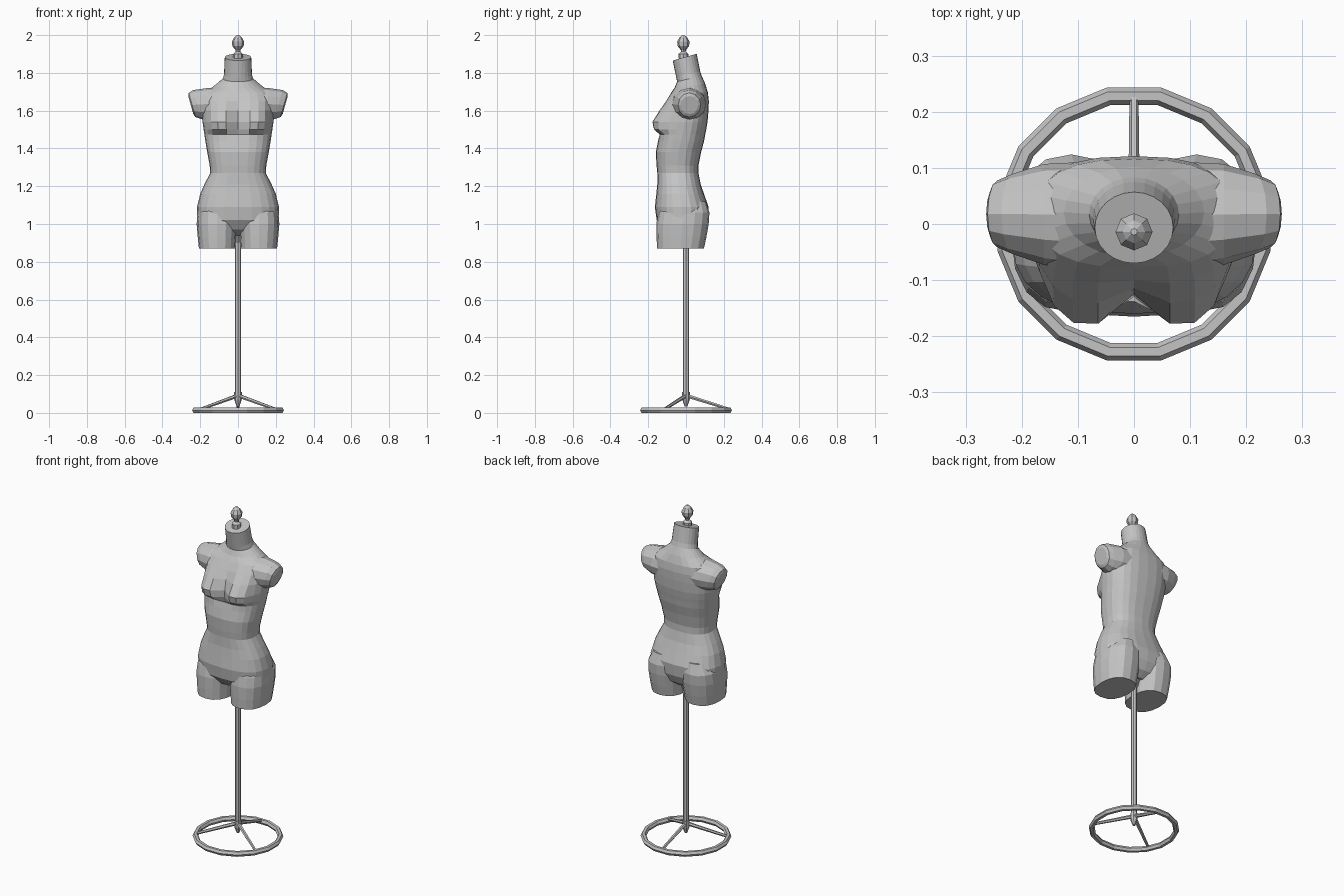
import bpy, bmesh, math
from mathutils import Vector

if "Cube" in bpy.data.objects:
    bpy.data.objects.remove(bpy.data.objects["Cube"])

grey = bpy.data.materials.new("plain_grey")
grey.use_nodes = True
COLOUR = (0.55, 0.55, 0.55, 1)
grey.diffuse_color = COLOUR
grey.node_tree.nodes["Principled BSDF"].inputs["Base Color"].default_value = COLOUR


def loft(name, rings):
    """Skin a stack of rings and close both ends."""
    bm = bmesh.new()
    loops = [[bm.verts.new(p) for p in r] for r in rings]
    n = len(loops[0])
    for a, b in zip(loops, loops[1:]):
        for i in range(n):
            j = (i + 1) % n
            bm.faces.new((a[i], a[j], b[j], b[i]))
    bm.faces.new(loops[0])
    bm.faces.new(loops[-1])
    bmesh.ops.recalc_face_normals(bm, faces=bm.faces)
    mesh = bpy.data.meshes.new(name)
    bm.to_mesh(mesh)
    bm.free()
    mesh.materials.append(grey)
    obj = bpy.data.objects.new(name, mesh)
    bpy.context.collection.objects.link(obj)
    return obj


def power(v, p):
    return math.copysign(abs(v) ** p, v)


def ring(z, x0, x1, front, back, p=1.0, tilt=0.0, bust=0.0, n=24):
    """Horizontal rounded section, with optional tilt and twin bust bulge."""
    pts = []
    for i in range(n):
        t = math.tau * i / n
        x = (x0 + x1) / 2 + (x1 - x0) / 2 * power(math.sin(t), p)
        y = (front + back) / 2 - (back - front) / 2 * power(math.cos(t), p)
        if math.cos(t) > 0:
            y -= bust * math.exp(-((abs(x) - 0.1) / 0.06) ** 4)
        pts.append(Vector((x, y, z + tilt * y)))
    return pts


def rod(name, a, b, r0, r1, sides=6):
    """Straight tapered rod between two points."""
    a, b = Vector(a), Vector(b)
    q = (b - a).to_track_quat('Z', 'Y')
    def circle(c, r):
        return [c + q @ Vector((r * math.cos(math.tau * i / sides),
                                r * math.sin(math.tau * i / sides), 0))
                for i in range(sides)]
    return loft(name, [circle(a, r0), circle(b, r1)])


# Torso and neck: height, half width, front, back, tilt, bust
TORSO = [
    (0.94, 0.06, -0.06, 0.05, 0, 0),
    (0.97, 0.15, -0.12, 0.09, 0, 0),
    (1.02, 0.215, -0.155, 0.113, 0, 0),
    (1.09, 0.217, -0.165, 0.12, 0, 0),
    (1.16, 0.2, -0.157, 0.095, 0, 0),
    (1.21, 0.178, -0.152, 0.078, 0, 0),
    (1.27, 0.147, -0.152, 0.066, 0, 0),
    (1.31, 0.15, -0.156, 0.066, 0, 0),
    (1.38, 0.163, -0.16, 0.08, 0, 0),
    (1.44, 0.173, -0.148, 0.096, 0, 0),
    (1.475, 0.178, -0.138, 0.102, 0, 0.006),
    (1.5, 0.182, -0.13, 0.107, 0, 0.05),
    (1.54, 0.188, -0.125, 0.114, 0, 0.064),
    (1.6, 0.19, -0.115, 0.119, 0, 0.033),
    (1.65, 0.188, -0.1, 0.121, 0, 0.01),
    (1.695, 0.175, -0.078, 0.116, 0, 0),
    (1.73, 0.125, -0.06, 0.102, 0.12, 0),
    (1.765, 0.08, -0.047, 0.083, 0.24, 0),
    (1.79, 0.074, -0.052, 0.075, 0.26, 0),
    (1.885, 0.07, -0.07, 0.057, 0.28, 0),
]
loft("torso", [ring(z, -w, w, f, b, 0.8 if z < 1.7 else 1.0, tilt, bust)
               for z, w, f, b, tilt, bust in TORSO])

# Thigh stumps: height, inner, outer, front, back
THIGH = [
    (0.87, 0.014, 0.207, -0.153, 0.095),
    (0.93, 0.01, 0.213, -0.156, 0.108),
    (1.0, 0.003, 0.219, -0.157, 0.12),
    (1.06, 0.01, 0.214, -0.147, 0.124),
    (1.12, 0.03, 0.18, -0.11, 0.105),
]
# Arm stumps: distance out, centre y, centre height, y radius, z radius
ARM = [
    (0.1, 0.015, 1.635, 0.095, 0.088),
    (0.16, 0.017, 1.635, 0.09, 0.085),
    (0.215, 0.018, 1.632, 0.072, 0.077),
    (0.243, 0.018, 1.63, 0.06, 0.064),
    (0.25, 0.018, 1.63, 0.046, 0.048),
]
for side, sign in (("left", 1), ("right", -1)):
    loft(side + "_thigh", [ring(z, sign * a, sign * b, f, k, 0.85, n=16)
                           for z, a, b, f, k in THIGH])
    sections = []
    for x, cy, cz, ry, rz in ARM:
        section = []
        for i in range(12):
            t = math.tau * i / 12
            dz = rz * math.sin(t)
            lean = 0.28 * dz if x > 0.2 else 0
            section.append(Vector((sign * (x + lean), cy + ry * math.cos(t), cz + dz)))
        sections.append(section)
    loft(side + "_arm_stump", sections)

# Finial on the neck: height and radius
FINIAL = [(1.875, 0.026), (1.9, 0.026), (1.912, 0.012), (1.922, 0.014),
          (1.942, 0.03), (1.965, 0.033), (1.988, 0.02), (2.0, 0.006)]
loft("neck_finial", [ring(z, -r, r, -0.014 - r, -0.014 + r, n=8) for z, r in FINIAL])

# Stand: pole, hub, spokes and floor ring
rod("pole", (0, 0, 0.08), (0, 0, 1.0), 0.017, 0.017, 8)
rod("hub", (0, 0, 0.07), (0, 0, 0.11), 0.02, 0.02, 8)
rod("hub_tip", (0, 0, 0.035), (0, 0, 0.07), 0.008, 0.02, 8)
rod("pole_socket", (0, 0, 0.9), (0, 0, 0.95), 0.017, 0.04, 8)
for i in range(3):
    a = math.radians(90 + 120 * i)
    rod("spoke_%d" % (i + 1), (0, 0, 0.092),
        (0.228 * math.cos(a), 0.228 * math.sin(a), 0.02), 0.011, 0.008)

bpy.ops.mesh.primitive_torus_add(major_segments=16, minor_segments=6,
                                 major_radius=0.232, minor_radius=0.016,
                                 location=(0, 0, 0.0139),
                                 rotation=(0, 0, math.pi / 16))
floor_ring = bpy.context.object
floor_ring.name = "floor_ring"
floor_ring.data.materials.append(grey)
for face in floor_ring.data.polygons:
    face.use_smooth = False
